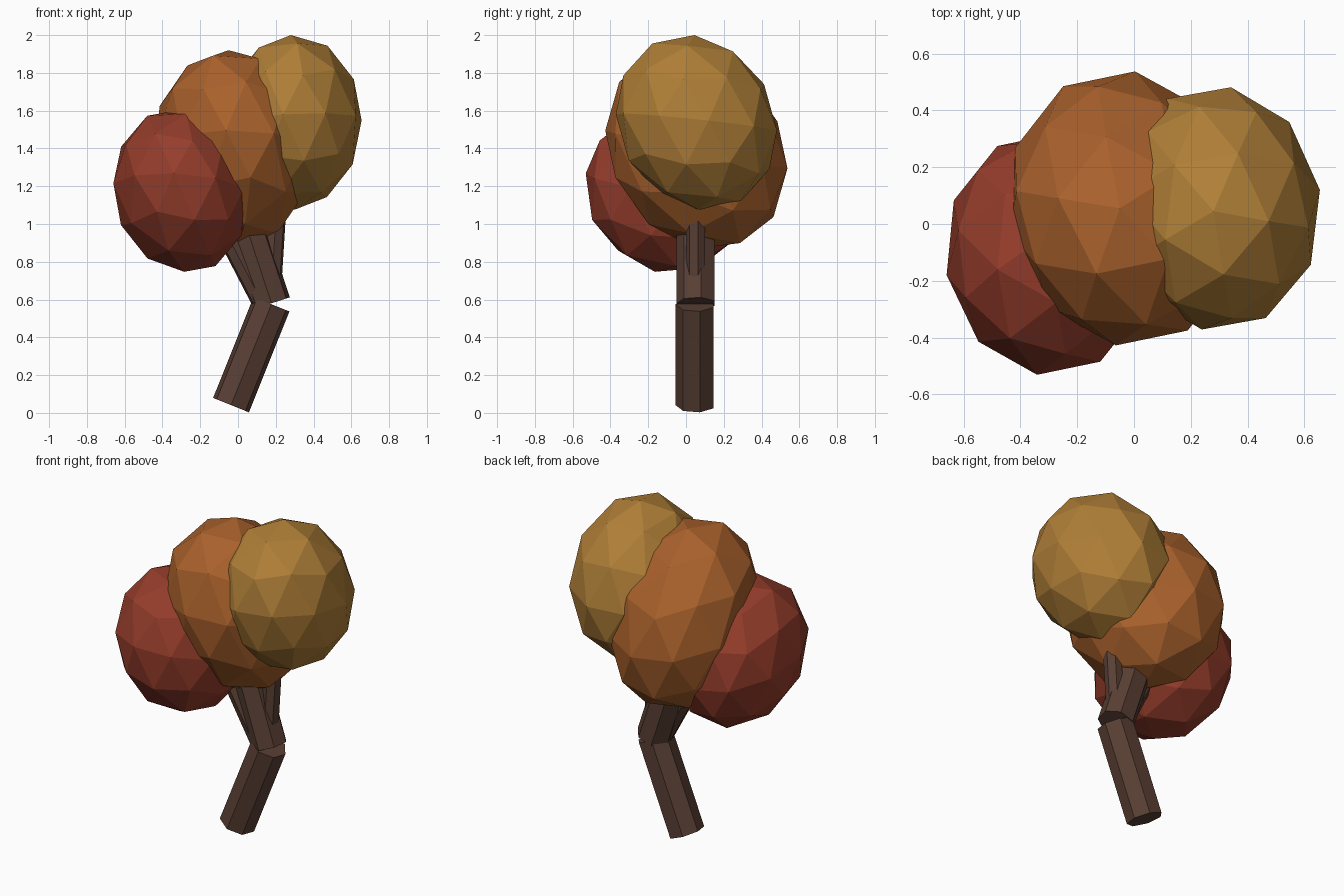
import bpy, bmesh, math
from mathutils import Matrix, Vector

if "Cube" in bpy.data.objects:
    bpy.data.objects.remove(bpy.data.objects["Cube"])


def material(name, rgb):
    m = bpy.data.materials.new(name)
    m.diffuse_color = (*rgb, 1)
    m.use_nodes = True
    m.node_tree.nodes["Principled BSDF"].inputs["Base Color"].default_value = m.diffuse_color
    return m


def make_object(name, bm, mat):
    bmesh.ops.recalc_face_normals(bm, faces=bm.faces[:])
    mesh = bpy.data.meshes.new(name)
    bm.to_mesh(mesh)
    bm.free()
    mesh.materials.append(mat)
    ob = bpy.data.objects.new(name, mesh)
    bpy.context.collection.objects.link(ob)
    return ob


def limb(name, start, end, radius, mat, sides=7):
    """Straight flat-sided log between two points, one corner facing the front."""
    a, b = Vector(start), Vector(end)
    d = b - a
    tilt = Matrix.Rotation(math.atan2(d.x, d.z), 3, 'Y')
    bm = bmesh.new()
    rings = []
    for centre in (a, b):
        ring = []
        for i in range(sides):
            t = -math.pi / 2 + 2 * math.pi * i / sides
            p = Vector((math.cos(t), math.sin(t), 0)) * radius
            ring.append(bm.verts.new(centre + tilt @ p))
        rings.append(ring)
    lo, hi = rings
    for i in range(sides):
        j = (i + 1) % sides
        bm.faces.new((lo[i], lo[j], hi[j], hi[i]))
    bm.faces.new(lo[::-1])
    bm.faces.new(hi)
    return make_object(name, bm, mat)


def foliage(name, centre, axes, turn, mat):
    """Faceted leaf ball: turned icosphere stretched along three leaning axes."""
    bm = bmesh.new()
    bmesh.ops.create_icosphere(bm, subdivisions=2, radius=1)
    stretch = Matrix(axes).transposed().to_4x4()
    m = (Matrix.Translation(centre) @ stretch
         @ Matrix.Rotation(math.radians(turn), 4, 'Z'))
    bmesh.ops.transform(bm, matrix=m, verts=bm.verts[:])
    return make_object(name, bm, mat)


bark = material("bark", (0.10, 0.05, 0.034))
red = material("red_leaves", (0.30, 0.046, 0.024))
orange = material("orange_leaves", (0.40, 0.12, 0.025))
yellow = material("yellow_leaves", (0.43, 0.21, 0.038))

# Bent trunk
limb("lower_trunk", (-0.037, 0.05, 0.041), (0.177, 0.05, 0.575), 0.105, bark)
limb("upper_trunk", (0.177, 0.055, 0.58), (0.007, 0.055, 1.10), 0.105, bark)

# Thin side branches
limb("right_branch", (0.175, 0.052, 0.62), (0.21, 0.052, 1.18), 0.053, bark)
limb("left_branch", (0.12, 0.035, 0.60), (-0.15, 0.01, 1.12), 0.055, bark)

# Leaf crown
foliage("red_foliage", (-0.30, -0.105, 1.175),
        ((0.367, 0, -0.025), (-0.01, 0.43, -0.09), (-0.015, 0.06, 0.428)), -8, red)
foliage("orange_foliage", (-0.03, 0.055, 1.395),
        ((0.42, 0, -0.01), (-0.025, 0.487, -0.10), (-0.02, 0.0, 0.525)), 28, orange)
foliage("yellow_foliage", (0.29, 0.055, 1.538),
        ((0.37, -0.01, 0.018), (0, 0.432, -0.045), (-0.01, -0.01, 0.462)), -8, yellow)
